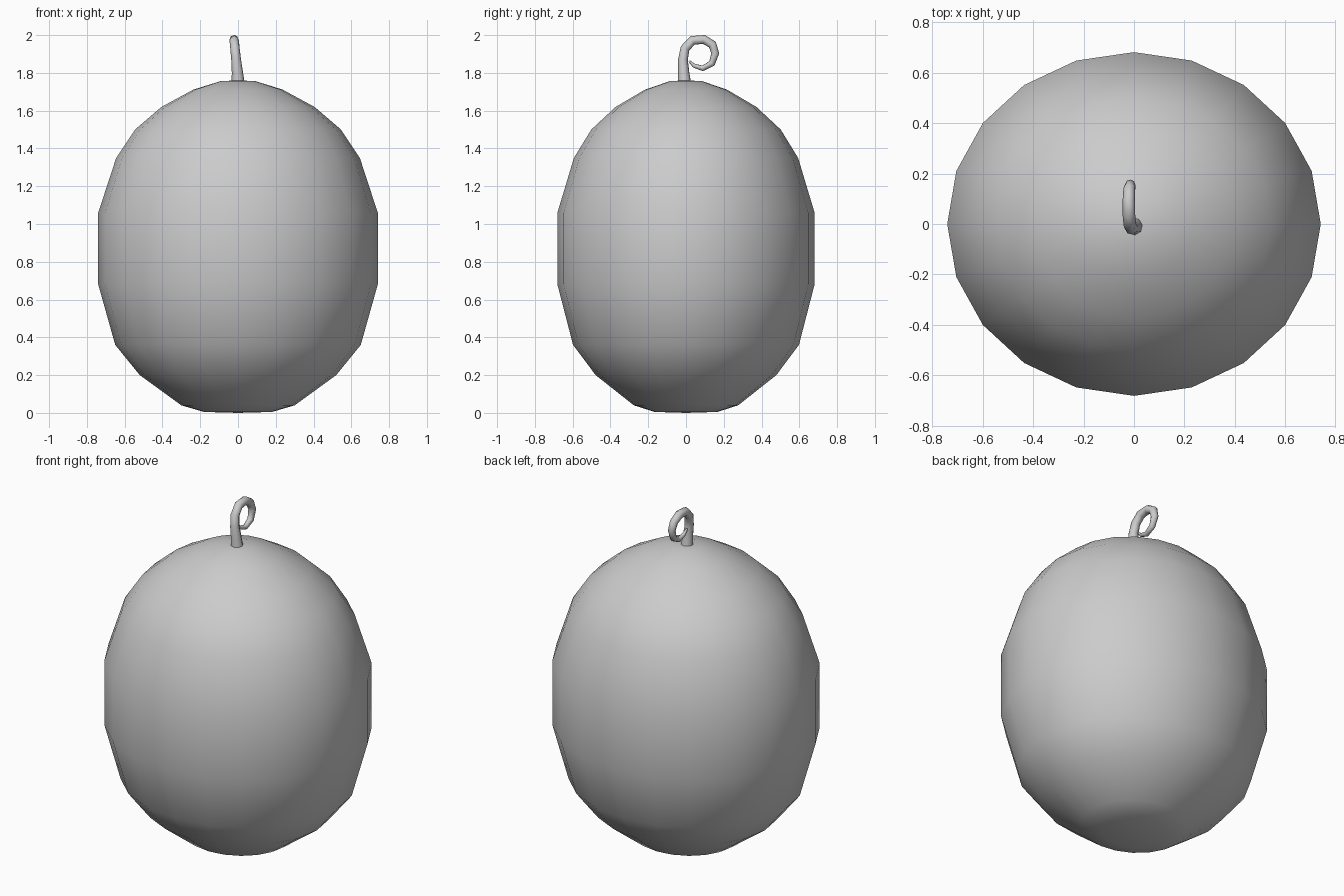
import bpy, bmesh, math

if "Cube" in bpy.data.objects:
    bpy.data.objects.remove(bpy.data.objects["Cube"])

SIDES = 20
Y_SCALE = 0.92

# Body: oval lathe, (x radius, z) from bottom to top
profile = [(0.18, 0.005), (0.30, 0.04), (0.52, 0.20), (0.65, 0.36), (0.74, 0.68),
           (0.74, 1.06), (0.645, 1.35), (0.545, 1.50), (0.405, 1.62),
           (0.235, 1.712), (0.09, 1.757)]

bm = bmesh.new()
rings = []
for r, z in profile:
    rings.append([bm.verts.new((r * math.cos(2 * math.pi * i / SIDES),
                                r * Y_SCALE * math.sin(2 * math.pi * i / SIDES), z))
                  for i in range(SIDES)])
for low, high in zip(rings, rings[1:]):
    for i in range(SIDES):
        j = (i + 1) % SIDES
        bm.faces.new((low[i], low[j], high[j], high[i]))
bottom = bm.verts.new((0, 0, 0))
top = bm.verts.new((0, 0, 1.76))
for i in range(SIDES):
    j = (i + 1) % SIDES
    bm.faces.new((rings[0][j], rings[0][i], bottom))
    bm.faces.new((rings[-1][i], rings[-1][j], top))
for f in bm.faces:
    f.smooth = True
mesh = bpy.data.meshes.new("body")
bm.to_mesh(mesh)
bm.free()
bpy.context.collection.objects.link(bpy.data.objects.new("body", mesh))

# Stem: tapering tendril that curls back on itself, (x, y, z, radius)
path = [(0.0, -0.008, 1.735, 0.037), (-0.003, -0.012, 1.80, 0.030),
        (-0.010, -0.016, 1.87, 0.026), (-0.016, -0.005, 1.93, 0.025),
        (-0.020, 0.035, 1.972, 0.025), (-0.021, 0.095, 1.977, 0.024),
        (-0.019, 0.140, 1.950, 0.023), (-0.015, 0.155, 1.903, 0.021),
        (-0.013, 0.137, 1.850, 0.018), (-0.014, 0.088, 1.824, 0.015),
        (-0.016, 0.043, 1.838, 0.011), (-0.018, 0.017, 1.862, 0.005)]
curve = bpy.data.curves.new("stem", 'CURVE')
curve.dimensions = '3D'
curve.bevel_depth = 1.0
curve.bevel_resolution = 2
curve.use_fill_caps = True
spline = curve.splines.new('POLY')
spline.points.add(len(path) - 1)
for p, (x, y, z, r) in zip(spline.points, path):
    p.co = (x, y, z, 1)
    p.radius = r
spline.use_smooth = True
bpy.context.collection.objects.link(bpy.data.objects.new("stem", curve))
